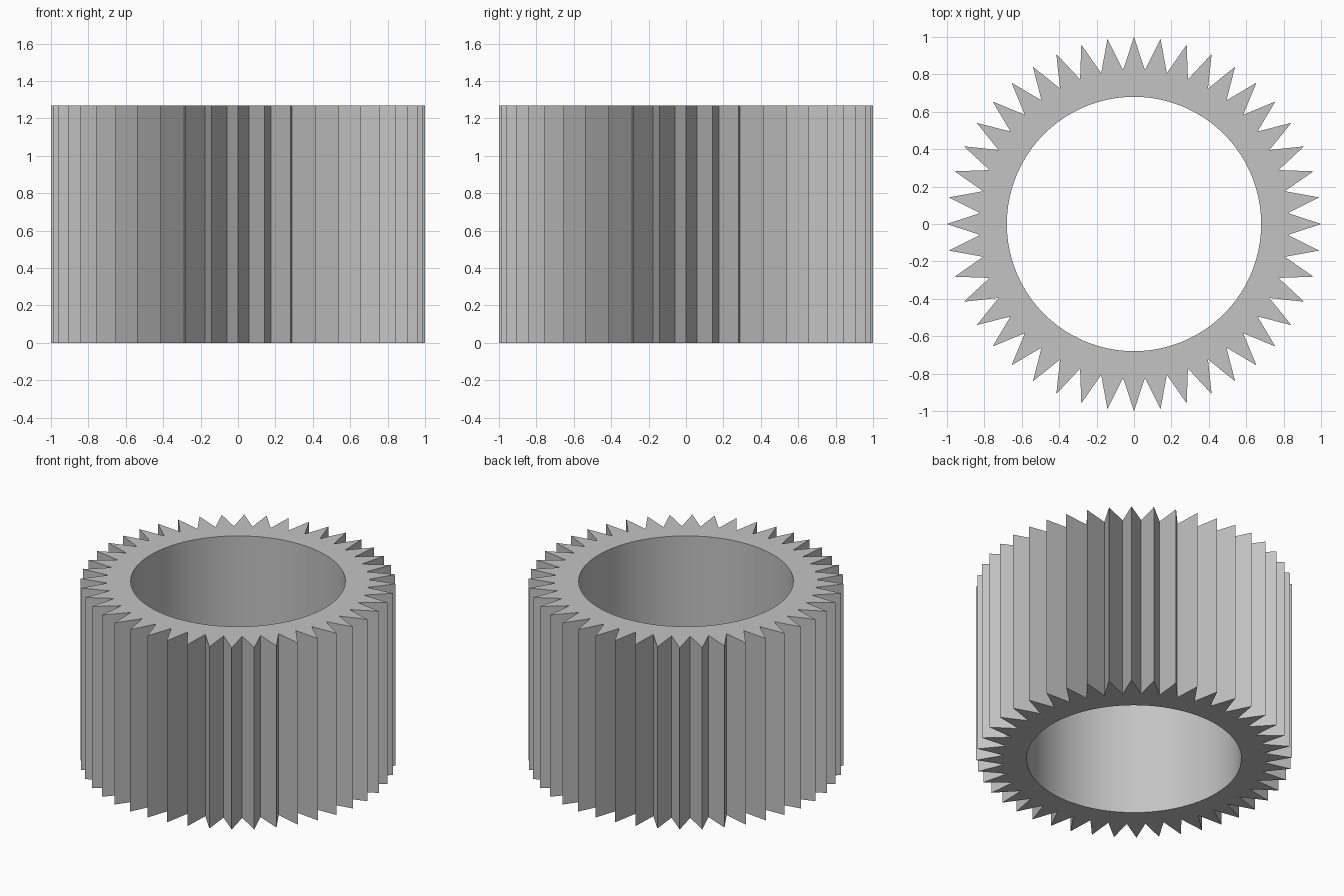
import bpy
import bmesh
from math import sin, cos, pi, radians

if "Cube" in bpy.data.objects:
    bpy.data.objects.remove(bpy.data.objects["Cube"], do_unlink=True)

TEETH = 44
TIP, ROOT, BORE = 1.0, 0.825, 0.68
HEIGHT = 1.27

# Plain grey finish
grey = bpy.data.materials.new("grey")
grey.use_nodes = True
colour = (0.55, 0.55, 0.55, 1)
grey.diffuse_color = colour
grey.node_tree.nodes["Principled BSDF"].inputs["Base Color"].default_value = colour


def loop(bm, radii, z):
    """Closed ring of vertices, cycling through the given radii."""
    n = TEETH * 2
    ring = []
    for i in range(n):
        a, r = 2 * pi * i / n, radii[i % len(radii)]
        ring.append(bm.verts.new((r * cos(a), r * sin(a), z)))
    return ring


def bridge(bm, a, b):
    """Quads between two matching rings."""
    for i in range(len(a)):
        j = (i + 1) % len(a)
        bm.faces.new((a[i], a[j], b[j], b[i]))


# Toothed ring: outer wall, top, bore and underside
bm = bmesh.new()
outer_low = loop(bm, (TIP, ROOT), 0)
outer_high = loop(bm, (TIP, ROOT), HEIGHT)
bore_high = loop(bm, (BORE,), HEIGHT)
bore_low = loop(bm, (BORE,), 0)
rings = [outer_low, outer_high, bore_high, bore_low]
for k, ring in enumerate(rings):
    bridge(bm, ring, rings[(k + 1) % len(rings)])
bmesh.ops.recalc_face_normals(bm, faces=bm.faces)

mesh = bpy.data.meshes.new("toothed_ring")
bm.to_mesh(mesh)
bm.free()
mesh.materials.append(grey)
gear = bpy.data.objects.new("toothed_ring", mesh)
bpy.context.collection.objects.link(gear)

# Smooth bore, crisp teeth
bpy.ops.object.select_all(action="DESELECT")
gear.select_set(True)
bpy.context.view_layer.objects.active = gear
bpy.ops.object.shade_smooth_by_angle(angle=radians(20))
